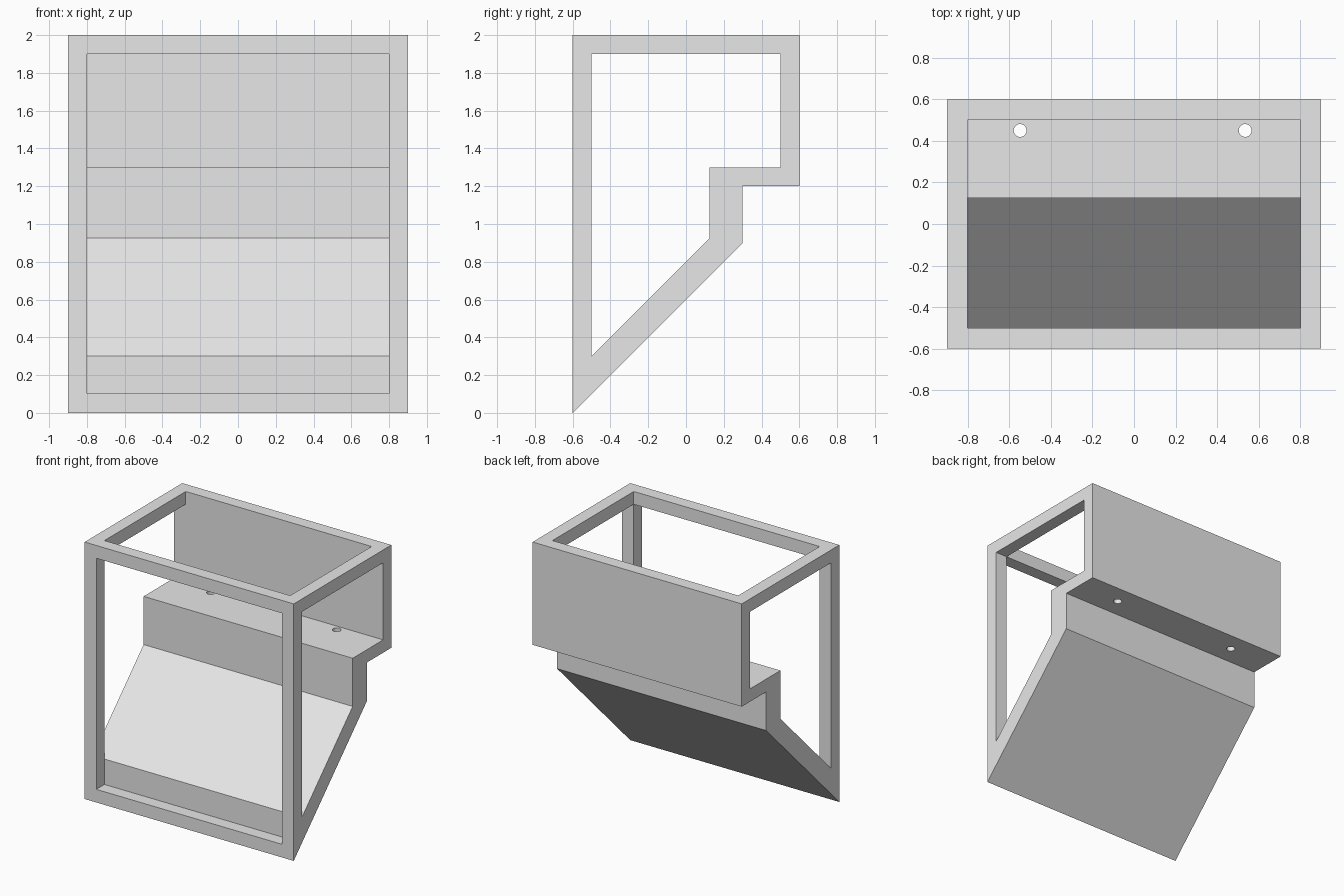
import bpy, bmesh
from mathutils import Vector

cube = bpy.data.objects.get("Cube")
if cube:
    bpy.data.objects.remove(cube, do_unlink=True)

grey = bpy.data.materials.new("plain grey")
grey.use_nodes = True
grey.diffuse_color = (0.8, 0.8, 0.8, 1)
grey.node_tree.nodes["Principled BSDF"].inputs["Base Color"].default_value = (0.8, 0.8, 0.8, 1)


def extrude_profile(name, points, half_width):
    """Extrude a (y, z) side profile along x, centred on x = 0."""
    bm = bmesh.new()
    face = bm.faces.new([bm.verts.new((-half_width, y, z)) for y, z in points])
    ext = bmesh.ops.extrude_face_region(bm, geom=[face])
    moved = [v for v in ext["geom"] if isinstance(v, bmesh.types.BMVert)]
    bmesh.ops.translate(bm, vec=Vector((2 * half_width, 0, 0)), verts=moved)
    bmesh.ops.recalc_face_normals(bm, faces=bm.faces)
    mesh = bpy.data.meshes.new(name)
    bm.to_mesh(mesh)
    bm.free()
    mesh.materials.append(grey)
    obj = bpy.data.objects.new(name, mesh)
    bpy.context.collection.objects.link(obj)
    return obj


def cut(target, cutter):
    """Subtract the cutter, then discard it."""
    cutter.hide_render = True
    mod = target.modifiers.new("cut", "BOOLEAN")
    mod.operation = "DIFFERENCE"
    mod.solver = "EXACT"
    mod.object = cutter
    bpy.context.view_layer.objects.active = target
    bpy.ops.object.modifier_apply(modifier=mod.name)
    bpy.data.objects.remove(cutter, do_unlink=True)


# Stepped body with a sloping underside
frame = extrude_profile("stepped_frame", [
    (-0.6, 0), (0.3, 0.9), (0.3, 1.2), (0.6, 1.2), (0.6, 2), (-0.6, 2)], 0.9)

# Hollow running through both sides
cut(frame, extrude_profile("side_opening", [
    (-0.5, 0.3), (0.125, 0.925), (0.125, 1.3), (0.5, 1.3),
    (0.5, 1.9), (-0.5, 1.9)], 1))

# Front window, with its low sill
cut(frame, extrude_profile("front_opening", [
    (-0.7, 0.102), (-0.5, 0.102), (-0.5, 0.3), (-0.4, 0.6),
    (-0.4, 1.8), (-0.5, 1.9), (-0.7, 1.9)], 0.8))

# Top window
cut(frame, extrude_profile("top_opening", [
    (-0.5, 2.1), (-0.5, 1.9), (-0.4, 1.8), (0.4, 1.8),
    (0.5, 1.9), (0.5, 2.1)], 0.8))

# Two round holes in the rear shelf
for x in (-0.548, 0.535):
    bpy.ops.mesh.primitive_cylinder_add(
        vertices=32, radius=0.031, depth=0.3, location=(x, 0.45, 1.25))
    hole = bpy.context.object
    hole.name = "shelf_hole"
    hole.data.materials.append(grey)
    cut(frame, hole)
